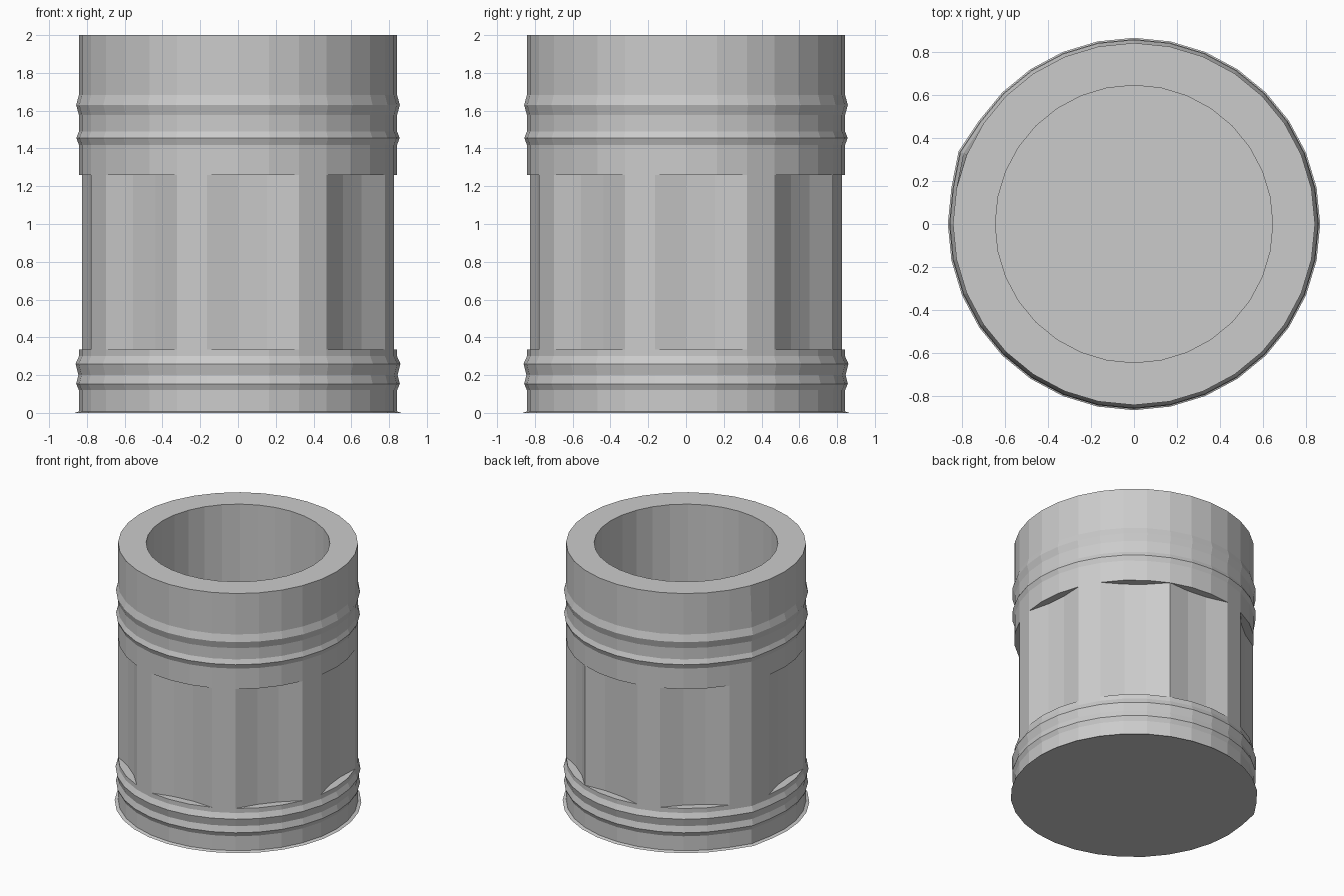
import bpy, bmesh, math

if "Cube" in bpy.data.objects:
    bpy.data.objects.remove(bpy.data.objects["Cube"])

N = 32
R = 0.842          # body radius
DENT = 0.785       # radius of the recessed panel vertices

# first vertex index of each three-segment side panel
starts = [-1, 3, 6, 10, 15, 19, 23, 27]
inset = {(s + k) % N for s in starts for k in (1, 2)}

# profile from foot to cavity floor: (radius, height, recessed panel ring)
profile = [
    (0.866, 0.0, False), (R, 0.008, False),
    # lower ridges
    (R, 0.12, False), (0.857, 0.154, False), (0.845, 0.20, False),
    (0.86, 0.26, False), (R, 0.30, False), (R, 0.335, False),
    # panels
    (R, 0.335, True), (R, 1.26, True), (R, 1.26, False),
    # upper ridges
    (R, 1.418, False), (0.856, 1.455, False), (R, 1.49, False),
    (R, 1.577, False), (0.857, 1.63, False), (R, 1.683, False),
    # rim and cavity
    (R, 2.0, False), (0.645, 2.0, False), (0.645, 0.15, False),
]

bm = bmesh.new()
rings = []
for r, z, panel in profile:
    ring = []
    for i in range(N):
        rad = DENT if panel and i in inset else r
        # slightly raised seam on the back left
        if i == 14 and r > 0.7 and z < 1.7:
            rad *= 1.02
        a = 2 * math.pi * i / N
        ring.append(bm.verts.new((rad * math.cos(a), rad * math.sin(a), z)))
    rings.append(ring)

# walls, underside and cavity floor
for lo, hi in zip(rings, rings[1:]):
    for i in range(N):
        j = (i + 1) % N
        bm.faces.new((lo[i], lo[j], hi[j], hi[i]))
bm.faces.new(rings[0][::-1])
bm.faces.new(rings[-1])

# clean up ledge faces that collapse between panels
bmesh.ops.remove_doubles(bm, verts=bm.verts, dist=0.0005)
bmesh.ops.recalc_face_normals(bm, faces=bm.faces)

mesh = bpy.data.meshes.new("cup_body")
bm.to_mesh(mesh)
bm.free()
cup = bpy.data.objects.new("cup_body", mesh)
bpy.context.collection.objects.link(cup)
